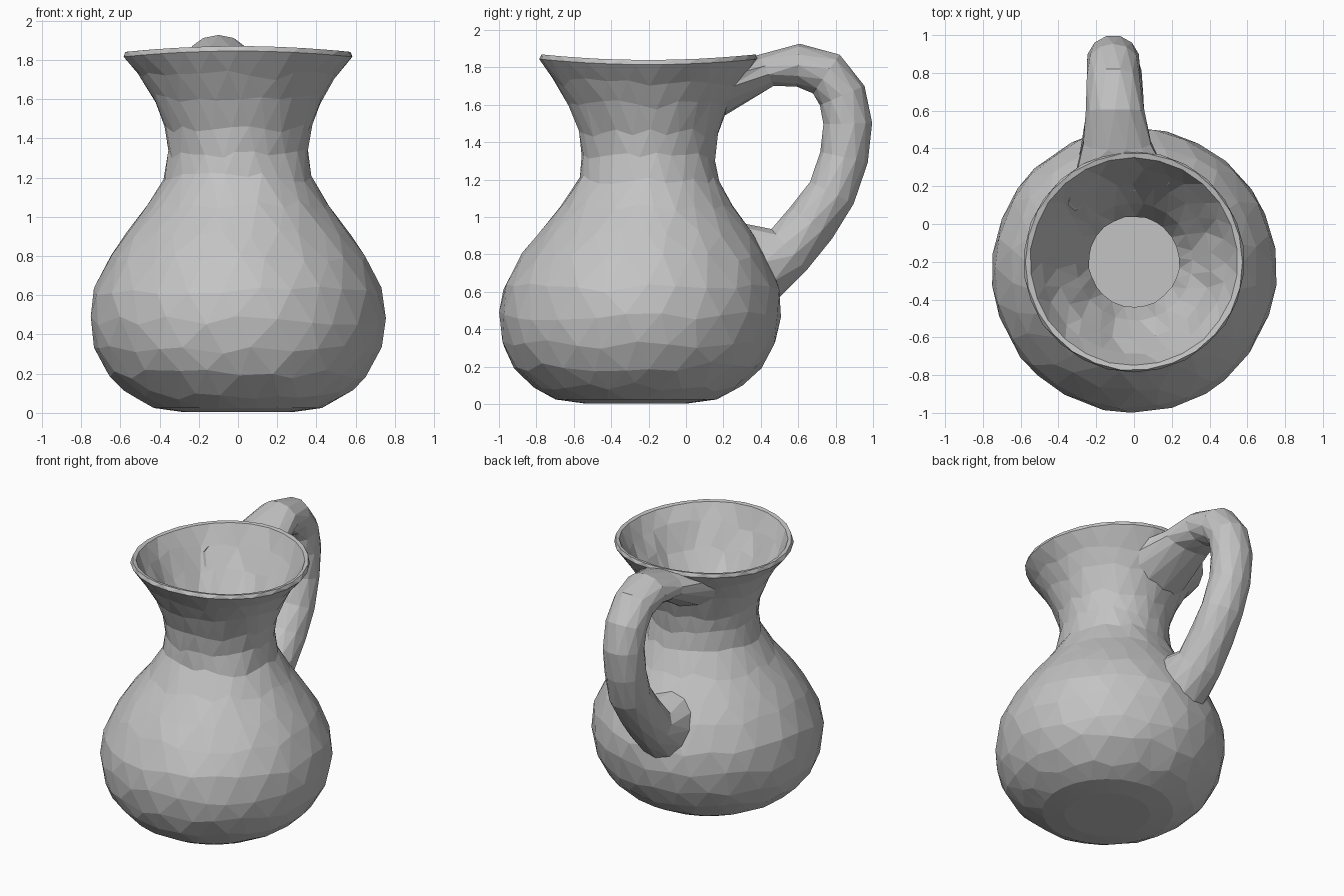
import bpy, bmesh, math, random
from mathutils import Vector

random.seed(4)
if "Cube" in bpy.data.objects:
    bpy.data.objects.remove(bpy.data.objects["Cube"])

clay = bpy.data.materials.new("grey_clay")
clay.use_nodes = True
GREY = (0.55, 0.55, 0.55, 1)
clay.diffuse_color = GREY
clay.node_tree.nodes["Principled BSDF"].inputs["Base Color"].default_value = GREY

SEGMENTS = 26
# (radius, height) of the outer wall upwards, then the inner wall downwards
OUTER = [(0.28, 0.004), (0.43, 0.025), (0.56, 0.09), (0.67, 0.2), (0.73, 0.32),
         (0.757, 0.47), (0.74, 0.62), (0.66, 0.79), (0.57, 0.92), (0.46, 1.06),
         (0.375, 1.2), (0.355, 1.32), (0.37, 1.45), (0.43, 1.6), (0.50, 1.72),
         (0.585, 1.83)]
INNER = [(0.575, 1.855), (0.55, 1.85), (0.49, 1.73), (0.41, 1.59), (0.31, 1.43),
         (0.24, 1.28), (0.28, 1.13), (0.41, 0.95), (0.55, 0.78), (0.65, 0.5),
         (0.6, 0.27), (0.42, 0.04)]


def interpolate(pairs, z):
    """Value at height z in a list of (value, height) pairs."""
    for (a, za), (b, zb) in zip(pairs, pairs[1:]):
        if z <= zb:
            return a + (b - a) * max(0, (z - za) / (zb - za))
    return pairs[-1][0]


def axis_y(z):
    """The jug leans slightly: its axis drifts with height."""
    return interpolate([(-0.27, 0), (-0.245, 0.5), (-0.2, 1.2), (-0.2, 2)], z)


def bridge(bm, low, high, shift):
    """Join two rings with triangles, staggered by half a step."""
    n = len(low)
    for i in range(n):
        j = (i + 1) % n
        if shift:
            bm.faces.new((low[i], low[j], high[i]))
            bm.faces.new((low[j], high[j], high[i]))
        else:
            bm.faces.new((low[i], low[j], high[j]))
            bm.faces.new((low[i], high[j], high[i]))


def finish(bm, name):
    bmesh.ops.recalc_face_normals(bm, faces=bm.faces)
    mesh = bpy.data.meshes.new(name)
    bm.to_mesh(mesh)
    bm.free()
    mesh.materials.append(clay)
    obj = bpy.data.objects.new(name, mesh)
    bpy.context.collection.objects.link(obj)
    return obj


# Jug body: hollow lathe with a hand-formed, faceted wall
bm = bmesh.new()
rings = []
for k, (radius, height) in enumerate(OUTER + INNER):
    ring = []
    at_rim = height > 1.8
    on_wall = 0.05 < height < 1.8
    for i in range(SEGMENTS):
        step = i + 0.5 * (k % 2)
        z = height
        if at_rim:
            z -= 0.015 * math.cos(2 * math.tau * step / SEGMENTS)
        r = radius + random.uniform(-0.003, 0.003)
        if on_wall:
            # Slide the point along the wall so the facets look irregular
            step += random.uniform(-0.2, 0.2)
            z += random.uniform(-0.025, 0.025)
            if k < len(OUTER):
                r += interpolate(OUTER, z) - radius
        a = math.tau * step / SEGMENTS
        ring.append(bm.verts.new((r * math.cos(a), axis_y(height) + r * math.sin(a), z)))
    rings.append(ring)
for k, (low, high) in enumerate(zip(rings, rings[1:])):
    bridge(bm, low, high, k % 2 == 0)
# Underside and inside floor
bm.faces.new(rings[0])
bm.faces.new(rings[-1])
finish(bm, "jug_body")

# Handle: (x, y, z, half width, half thickness) from the rim down to the belly
PATH = [(-0.08, 0.34, 1.69, 0.27, 0.17), (-0.09, 0.43, 1.785, 0.185, 0.095),
        (-0.1, 0.6, 1.812, 0.155, 0.115), (-0.11, 0.75, 1.765, 0.145, 0.13),
        (-0.11, 0.835, 1.65, 0.14, 0.13), (-0.11, 0.865, 1.5, 0.14, 0.135),
        (-0.11, 0.845, 1.32, 0.14, 0.13), (-0.1, 0.78, 1.13, 0.145, 0.135),
        (-0.1, 0.67, 0.97, 0.15, 0.14), (-0.1, 0.55, 0.825, 0.16, 0.15),
        (-0.1, 0.42, 0.76, 0.19, 0.21)]
SIDES = 12
bm = bmesh.new()
rings = []
last = len(PATH) - 1
for k, (x, y, z, wide, thick) in enumerate(PATH):
    root = k in (0, last)
    if root:
        out = Vector((0, 0, 1 if k == 0 else -1))
    else:
        before, after = PATH[k - 1], PATH[k + 1]
        out = Vector((0, before[2] - after[2], after[1] - before[1])).normalized()
    ring = []
    for i in range(SIDES):
        a = math.tau * (i + 0.5 * (k % 2)) / SIDES
        p = Vector((x + wide * math.cos(a), y, z)) + out * thick * math.sin(a)
        if root:
            # Fit the root to the middle of the jug wall
            r = interpolate(OUTER, p.z) - 0.02
            p.y = axis_y(p.z) + math.sqrt(r * r - p.x * p.x)
        ring.append(bm.verts.new(p))
    rings.append(ring)
for k, (low, high) in enumerate(zip(rings, rings[1:])):
    bridge(bm, low, high, k % 2 == 0)
finish(bm, "handle")
